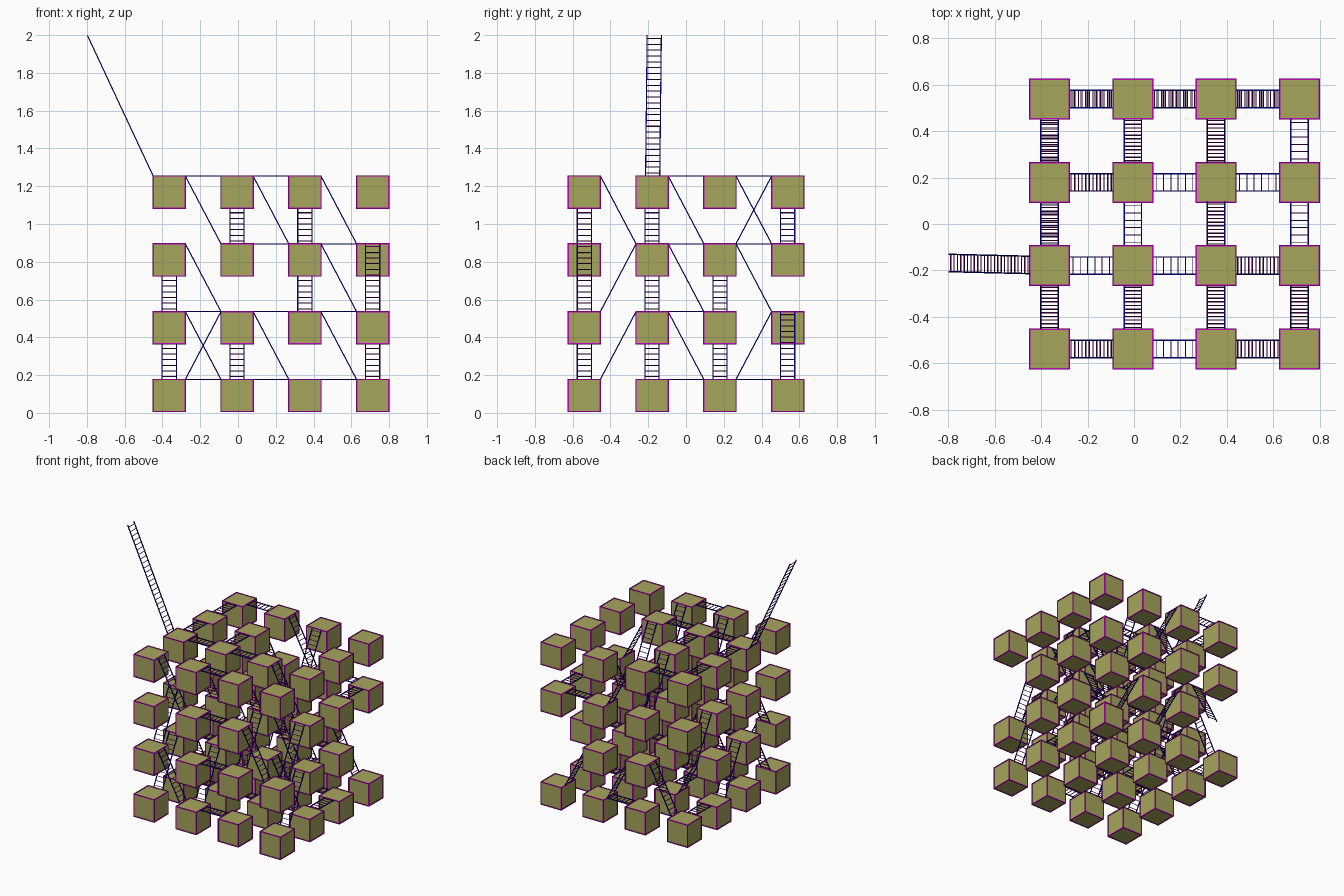
import bpy, bmesh
from mathutils import Vector, Matrix

if "Cube" in bpy.data.objects:
    bpy.data.objects.remove(bpy.data.objects["Cube"])

STEP, SIZE = 0.359, 0.170       # grid pitch and block size
X0, Y0, Z0 = -0.364, -0.5385, 0.092
HALF = SIZE / 2
EDGE, RAIL, RUNG = 0.007, 0.006, 0.004
WIDTH = 0.075                   # ladder width


def material(name, rgb):
    m = bpy.data.materials.new(name)
    m.diffuse_color = (*rgb, 1)
    m.use_nodes = True
    m.node_tree.nodes["Principled BSDF"].inputs["Base Color"].default_value = m.diffuse_color
    return m


def centre(i, j, k):
    return Vector((X0 + i * STEP, Y0 + j * STEP, Z0 + k * STEP))


def box(bm, c, dims):
    bmesh.ops.create_cube(bm, size=1, matrix=Matrix.Translation(c) @ Matrix.Diagonal((*dims, 1)))


def bar(bm, a, b, side, t):
    """Square bar from a to b, squared up to the given side direction."""
    d = (b - a).normalized()
    s = side.normalized()
    n = d.cross(s)
    rot = Matrix((d, s, n)).transposed().to_4x4()
    bmesh.ops.create_cube(bm, size=1, matrix=Matrix.Translation((a + b) / 2) @ rot
                          @ Matrix.Diagonal(((b - a).length, t, t, 1)))


def finish(bm, name, mat):
    me = bpy.data.meshes.new(name)
    bm.to_mesh(me)
    bm.free()
    me.materials.append(mat)
    bpy.context.collection.objects.link(bpy.data.objects.new(name, me))


# Blocks with a thin frame along all twelve edges
blocks, frames = bmesh.new(), bmesh.new()
MISSING = {(3, 3, 1), (0, 3, 1), (3, 0, 2), (2, 2, 3)}
for i in range(4):
    for j in range(4):
        for k in range(4):
            if (i, j, k) in MISSING:
                continue
            c = centre(i, j, k)
            box(blocks, c, (SIZE,) * 3)
            for axis in range(3):
                for u in (-HALF, HALF):
                    for v in (-HALF, HALF):
                        o, dims = Vector((0, 0, 0)), [EDGE] * 3
                        o[(axis + 1) % 3], o[(axis + 2) % 3] = u, v
                        dims[axis] = SIZE + EDGE
                        box(frames, c + o, dims)

rails, rungs = bmesh.new(), bmesh.new()


def ladder(a, b, side):
    off = side * WIDTH / 2
    for s in (-1, 1):
        bar(rails, a + off * s, b + off * s, side, RAIL)
    n = max(2, round((b - a).length / 0.034))
    along = (b - a).normalized()
    for r in range(n):
        p = a.lerp(b, (r + 0.5) / n)
        bar(rungs, p - off, p + off, along, RUNG)


def link(p, q):
    """Ladder between the facing top edges of two blocks."""
    a, b = centre(*p), centre(*q)
    flat = Vector((b.x - a.x, b.y - a.y, 0)).normalized()
    up = Vector((0, 0, HALF))
    ladder(a + up + flat * HALF, b + up - flat * HALF, Vector((-flat.y, flat.x, 0)))


# Sloping ladders: axis, row across, upper level -> (from, to) along the axis
SLOPES = [
    ("x", 0, 1, "01"), ("x", 2, 1, "01"), ("x", 1, 1, "23"),
    ("x", 3, 1, "10 12 23"),
    ("x", 0, 2, "23"), ("x", 1, 2, "23"), ("x", 2, 2, "01"),
    ("x", 0, 3, "01"), ("x", 1, 3, "23"), ("x", 3, 3, "12"),
    ("y", 0, 1, "10 12"), ("y", 1, 1, "10 32"), ("y", 3, 1, "10"),
    ("y", 0, 2, "10 23"), ("y", 2, 2, "10 12"), ("y", 3, 2, "10"),
    ("y", 1, 3, "01 23"), ("y", 2, 3, "01 12 32"),
]
# Level ladders, same layout
LEVELS = [
    ("x", 0, 0, "12"), ("x", 1, 0, "01 12"), ("x", 3, 0, "12"), ("x", 2, 0, "23"),
    ("x", 0, 1, "12"), ("x", 1, 1, "01"), ("x", 2, 1, "12 23"),
    ("x", 0, 2, "12"), ("x", 2, 2, "12"), ("x", 3, 2, "23"),
    ("x", 0, 3, "12"), ("x", 1, 3, "01 12"), ("x", 3, 3, "01"),
    ("y", 0, 0, "23"), ("y", 1, 0, "12"), ("y", 3, 0, "12"),
    ("y", 1, 1, "12"), ("y", 1, 2, "12"), ("y", 3, 2, "23"),
    ("y", 0, 3, "12 23"), ("y", 1, 3, "12"),
]
for table, drop in ((SLOPES, 1), (LEVELS, 0)):
    for axis, row, level, pairs in table:
        for pair in pairs.split():
            s, e = int(pair[0]), int(pair[1])
            if axis == "x":
                link((s, row, level), (e, row, level - drop))
            else:
                link((row, s, level), (row, e, level - drop))

# Long ladder leaning away from the top left side
start = centre(0, 1, 3) + Vector((-HALF, 0.003, HALF))
ladder(start, Vector((-0.797, -0.168, 1.998)), Vector((0, 1, 0)))

finish(blocks, "blocks", material("olive", (0.38, 0.38, 0.11)))
finish(frames, "block_edges", material("magenta", (0.55, 0.0, 0.55)))
finish(rails, "ladder_rails", material("navy", (0.0, 0.0, 0.4)))
finish(rungs, "ladder_rungs", material("plum", (0.18, 0.0, 0.18)))
